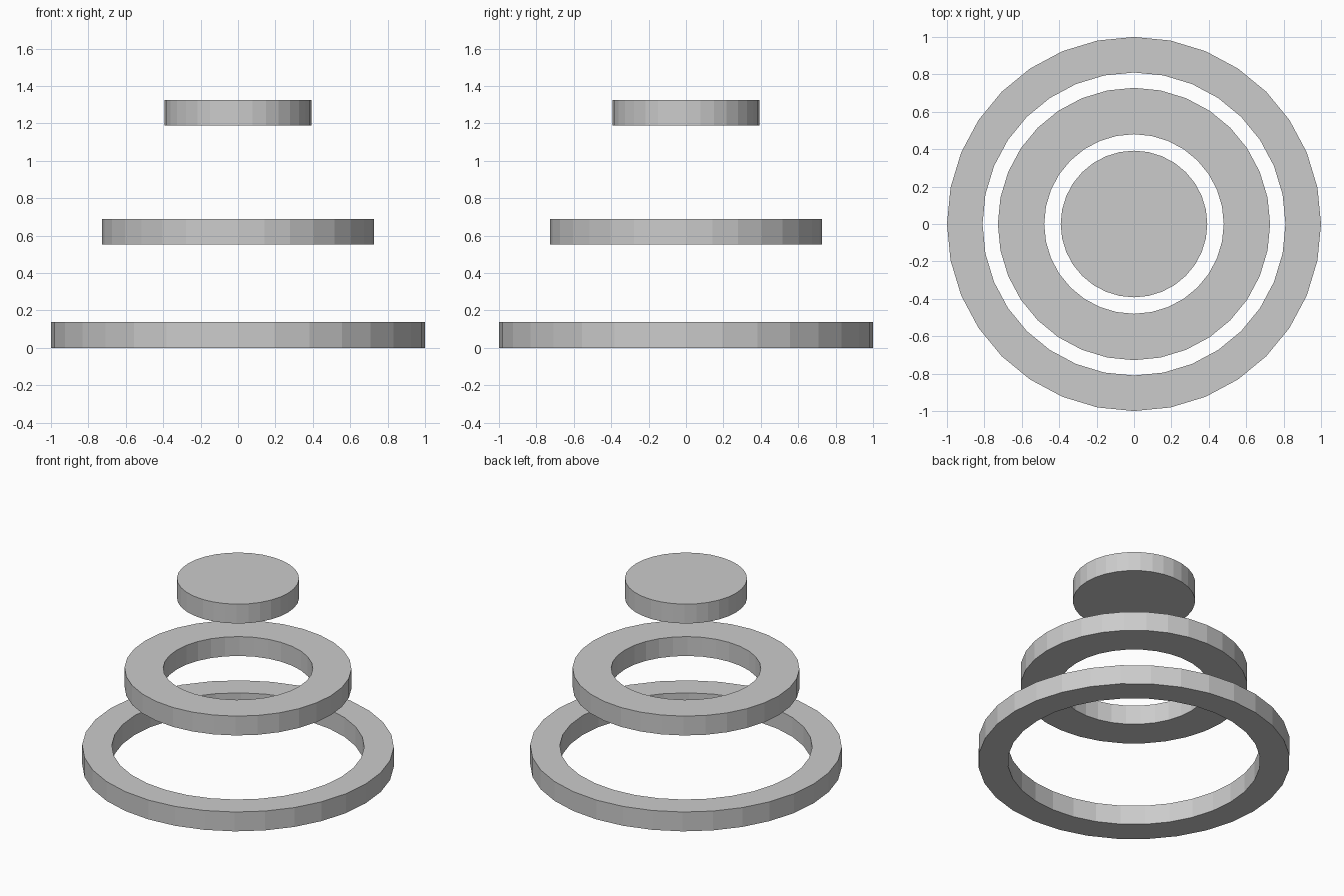
import bpy, bmesh
from math import cos, sin, tau

if "Cube" in bpy.data.objects:
    bpy.data.objects.remove(bpy.data.objects["Cube"])

SIDES = 32
THICK = 0.137


def ring(name, outer, inner, z0):
    """Flat-faced ring, or a solid disc when inner is 0."""
    bm = bmesh.new()

    def loop(r, z):
        return [bm.verts.new((r * cos(tau * i / SIDES), r * sin(tau * i / SIDES), z))
                for i in range(SIDES)]

    def bridge(a, b):
        for i in range(SIDES):
            j = (i + 1) % SIDES
            bm.faces.new((a[i], a[j], b[j], b[i]))

    z1 = z0 + THICK
    low, high = loop(outer, z0), loop(outer, z1)
    bridge(low, high)
    if inner:
        low_in, high_in = loop(inner, z0), loop(inner, z1)
        bridge(high, high_in)
        bridge(high_in, low_in)
        bridge(low_in, low)
    else:
        bm.faces.new(high)
        bm.faces.new(low[::-1])
    bmesh.ops.recalc_face_normals(bm, faces=bm.faces)
    mesh = bpy.data.meshes.new(name)
    bm.to_mesh(mesh)
    bm.free()
    bpy.context.collection.objects.link(bpy.data.objects.new(name, mesh))


# Three floating tiers, widest at the bottom
ring("bottom_ring", 1.0, 0.81, 0.0)
ring("middle_ring", 0.728, 0.48, 0.552)
ring("top_disc", 0.392, 0, 1.188)
